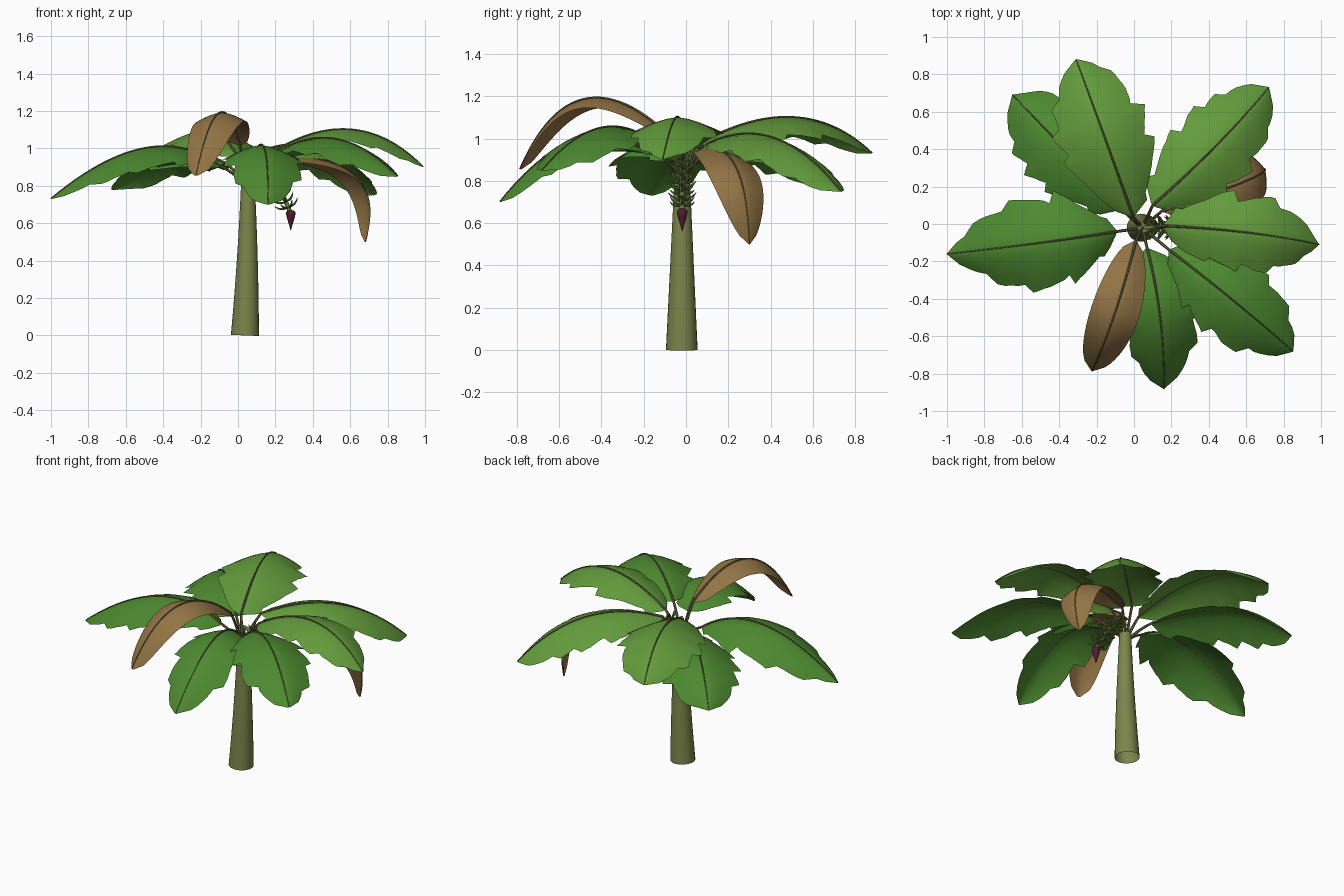
import bpy, bmesh, math, random
from mathutils import Vector

random.seed(11)
cube = bpy.data.objects.get("Cube")
if cube:
    bpy.data.objects.remove(cube, do_unlink=True)


def material(name, rgb):
    m = bpy.data.materials.new(name)
    m.use_nodes = True
    m.diffuse_color = (*rgb, 1)
    m.node_tree.nodes["Principled BSDF"].inputs["Base Color"].default_value = (*rgb, 1)
    return m


LIGHT = material("light_green", (.125, .33, .045))
DARK = material("deep_green", (.075, .255, .03))
BROWN = material("dry_brown", (.29, .175, .06))
TRUNK = material("trunk_green", (.2, .235, .07))
RIB = material("rib_olive", (.14, .14, .05))
FRUIT = material("fruit_green", (.13, .21, .04))
BUD = material("bud_purple", (.085, .012, .035))


def finish(bm, name, mat, angle=50):
    bmesh.ops.recalc_face_normals(bm, faces=bm.faces)
    mesh = bpy.data.meshes.new(name)
    bm.to_mesh(mesh)
    bm.free()
    ob = bpy.data.objects.new(name, mesh)
    bpy.context.collection.objects.link(ob)
    mesh.materials.append(mat)
    bpy.ops.object.select_all(action='DESELECT')
    ob.select_set(True)
    bpy.context.view_layer.objects.active = ob
    bpy.ops.object.shade_smooth_by_angle(angle=math.radians(angle))


def tube(name, points, radii, mat, sides=8, open_start=False):
    """Sweep a round section along a path."""
    bm = bmesh.new()
    rings = []
    for i, p in enumerate(points):
        tan = points[min(i + 1, len(points) - 1)] - points[max(i - 1, 0)]
        tan.normalize()
        ref = Vector((0, 0, 1)) if abs(tan.z) < .95 else Vector((0, 1, 0))
        a = tan.cross(ref).normalized()
        b = a.cross(tan)
        turn = [2 * math.pi * k / sides for k in range(sides)]
        rings.append([bm.verts.new(p + radii[i] * (a * math.cos(t) + b * math.sin(t)))
                      for t in turn])
    for r, s in zip(rings, rings[1:]):
        for k in range(sides):
            n = (k + 1) % sides
            bm.faces.new((r[k], r[n], s[n], s[k]))
    if not open_start:
        bm.faces.new(rings[0])
    bm.faces.new(rings[-1])
    finish(bm, name, mat)


def arc(start, middle, end, steps):
    """Quadratic curve passing through three points."""
    a, m, b = Vector(start), Vector(middle), Vector(end)
    c = 2 * m - (a + b) / 2
    ts = [i / steps for i in range(steps + 1)]
    return [a * (1 - t) ** 2 + c * 2 * t * (1 - t) + b * t * t for t in ts]


CROWN = Vector((.045, -.02, .8))


def leaf(name, start, middle, end, width, base_power, tip_power, sag, mat, ragged):
    steps = 26
    path = arc(start, middle, end, steps)
    across = (path[-1] - path[0]).cross(Vector((0, 0, 1))).normalized()
    bm = bmesh.new()
    rows, ridge = [], []
    tear = {-1: 1, 1: 1.05}
    for i, p in enumerate(path):
        t = i / steps
        tan = (path[min(i + 1, steps)] - path[max(i - 1, 0)]).normalized()
        up = across.cross(tan).normalized()
        ridge.append(p + up * .0025)
        power = base_power + (tip_power - base_power) * t
        base = width * max(4 * t * (1 - t), .002) ** power
        # Torn margin: grows along each lobe, then notches back
        for s in tear:
            tear[s] += random.uniform(.015, .07)
            if tear[s] > 1.12:
                tear[s] = random.uniform(.8, .92)
        row = []
        for k in range(-4, 5):
            u = k / 4
            edge = 1 + ragged * (tear[1 if k > 0 else -1] - 1) * u * u
            w = base * edge
            row.append(bm.verts.new(p + across * u * w - up * sag * w * abs(u) ** 1.5))
        rows.append(row)
    for r, s in zip(rows, rows[1:]):
        for k in range(8):
            bm.faces.new((r[k], r[k + 1], s[k + 1], s[k]))
    finish(bm, name + "_blade", mat, 80)
    # Petiole runs on as the midrib
    stem = arc(CROWN, (CROWN + ridge[0]) / 2 + Vector((0, 0, .01)), ridge[0], 4)
    spine = stem[:-1] + ridge
    n = len(spine) - 1
    tube(name + "_midrib", spine, [.011 - .0085 * (i / n) ** .45 for i in range(n + 1)], RIB, 6)


# Trunk, open underneath
trunk_path = arc((.037, -.02, 0), (.05, -.019, .42), (.053, -.018, .85), 8)
tube("trunk", trunk_path, [.075 - .04 * i / 8 for i in range(9)], TRUNK, 28, True)

# Leaves: blade start, middle, tip, half width, base and tip edge powers, sag
greens = [
    ("left_leaf", (.16, -.01, .96), (.6, -.045, 1.1), (.99, -.11, .9), .2, .4, .7, .33, LIGHT),
    ("right_leaf", (-.09, -.04, .9), (-.5, -.1, 1.0), (-1, -.16, .73), .25, .65, .72, .42, DARK),
    ("front_leaf", (.07, -.13, .93), (.14, -.5, 1.0), (.16, -.88, .7), .205, .5, .58, .38, DARK),
    ("front_left_leaf", (.19, -.14, .96), (.52, -.4, 1.05), (.85, -.68, .85), .22, .5, .55, .38,
     DARK),
    ("back_left_leaf", (.1, .1, .97), (.44, .42, 1.0), (.72, .73, .75), .215, .45, .55, .4, LIGHT),
    ("back_right_leaf", (-.07, .08, .92), (-.4, .43, .975), (-.65, .69, .78), .23, .48, .6, .45,
     DARK),
    ("back_leaf", (-.005, .04, .96), (-.17, .5, 1.1), (-.31, .88, .93), .24, .5, .58, .38, LIGHT),
]
for name, a, m, b, width, p0, p1, sag, mat in greens:
    leaf(name, a, m, b, width, p0, p1, sag, mat, 1)

leaf("front_dry_leaf", (.01, -.09, 1.02), (-.105, -.485, 1.185), (-.225, -.785, .855),
     .13, .45, .42, .36, BROWN, 0)
leaf("side_dry_leaf", (.15, .07, .95), (.61, .235, .865), (.68, .3, .5),
     .13, .5, .58, .35, BROWN, 0)

# Hanging fruit stalk
stalk = arc((.06, -.018, .92), (.19, -.018, .82), (.282, -.018, .65), 12)
tube("fruit_stalk", [CROWN] + stalk, [.012] * 14, FRUIT)

# Rings of slender upturned fruit
for level in range(2, 12):
    p = stalk[level]
    down = (stalk[level + 1] - stalk[level - 1]).normalized()
    a = Vector((0, 1, 0))
    b = down.cross(a)
    for k in range(6):
        t = 2 * math.pi * (k + level % 2 / 2) / 6
        out = a * math.cos(t) + b * math.sin(t)
        q = p + out * .008
        fruit = arc(q, q + out * .033 - down * .008, q + out * .058 - down * .032, 4)
        tube("fruit", fruit, [.004, .006, .006, .0045, .0015], FRUIT, 6)

# Flower bud
heights = [.668, .66, .65, .62, .59, .56]
tube("flower_bud", [Vector((.282, -.018, z)) for z in heights],
     [.014, .024, .026, .018, .009, .001], BUD, 12)
